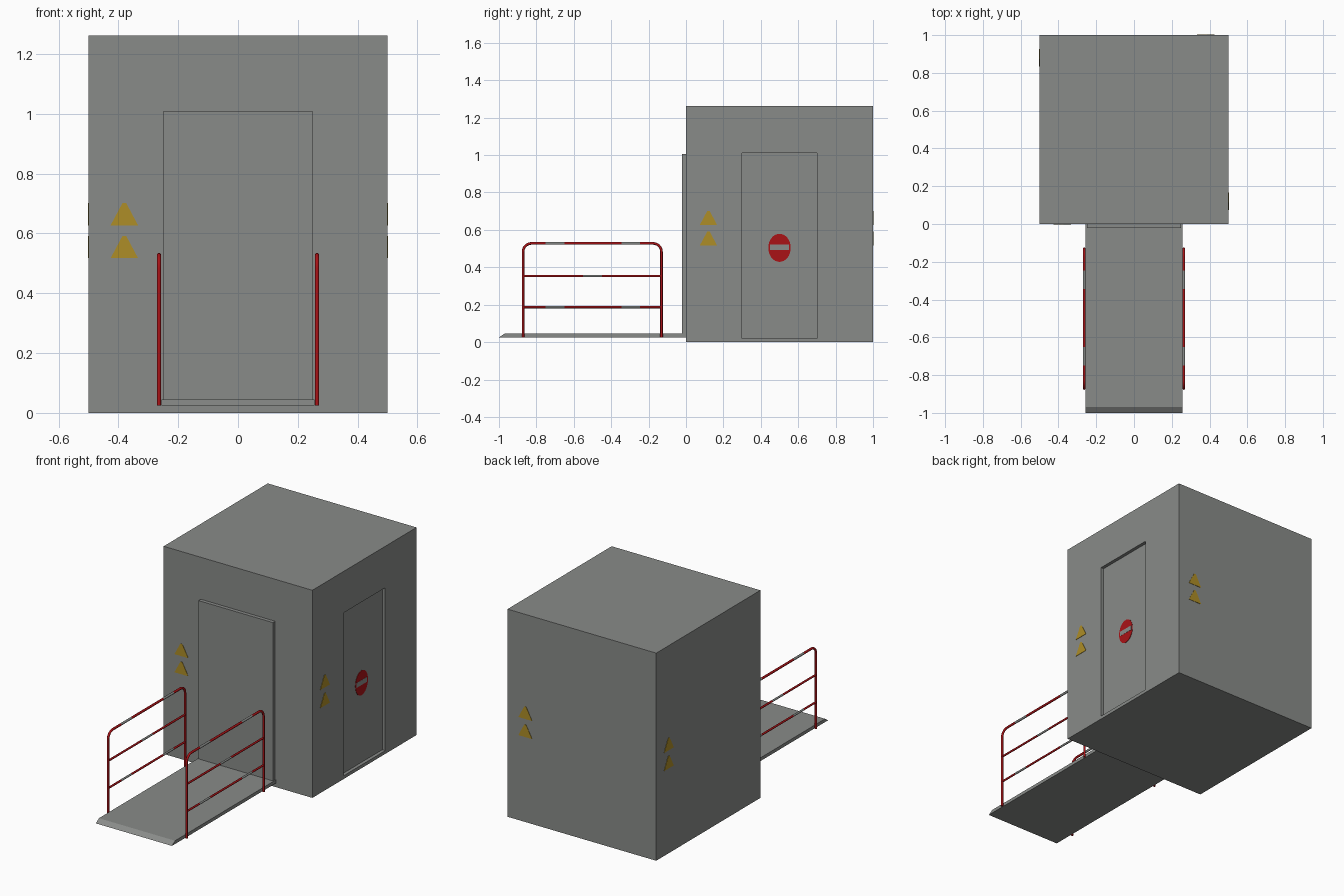
import bpy, bmesh, math
from mathutils import Vector, Matrix

if "Cube" in bpy.data.objects:
    bpy.data.objects.remove(bpy.data.objects["Cube"])


def mat(name, r, g, b):
    m = bpy.data.materials.new(name)
    m.diffuse_color = (r, g, b, 1)
    m.use_nodes = True
    m.node_tree.nodes["Principled BSDF"].inputs["Base Color"].default_value = m.diffuse_color
    return m


GREY = mat("wall grey", 0.25, 0.26, 0.25)
RED = mat("warning red", 0.40, 0.006, 0.008)
YELLOW = mat("sign yellow", 0.42, 0.27, 0.02)


def make(name, bm, *mats):
    bmesh.ops.recalc_face_normals(bm, faces=bm.faces[:])
    me = bpy.data.meshes.new(name)
    bm.to_mesh(me)
    bm.free()
    for m in mats:
        me.materials.append(m)
    ob = bpy.data.objects.new(name, me)
    bpy.context.collection.objects.link(ob)
    return ob


def box(name, lo, hi, m):
    bm = bmesh.new()
    lo, hi = Vector(lo), Vector(hi)
    size = hi - lo
    bmesh.ops.create_cube(bm, size=1, matrix=Matrix.Translation((lo + hi) / 2) @ Matrix.Diagonal((*size, 1)))
    return make(name, bm, m)


def prism(name, pts, to3d, depth, m):
    """Extrude a 2D outline; to3d maps (u, v, d) to space."""
    bm = bmesh.new()
    a = [bm.verts.new(to3d(u, v, 0)) for u, v in pts]
    b = [bm.verts.new(to3d(u, v, depth)) for u, v in pts]
    n = len(pts)
    bm.faces.new(a)
    bm.faces.new(b)
    for i in range(n):
        bm.faces.new((a[i], a[(i + 1) % n], b[(i + 1) % n], b[i]))
    return make(name, bm, m)


# Cabin with a recessed side door
cabin = box("cabin", (-0.5, 0, 0), (0.5, 1, 1.262), GREY)
cutter = box("side_door_cutter", (0.48, 0.3, 0.02), (0.6, 0.7, 1.01), GREY)
cutter.hide_render = True
mod = cabin.modifiers.new("side_door_recess", 'BOOLEAN')
mod.object = cutter
mod.operation = 'DIFFERENCE'
mod.solver = 'EXACT'
bpy.context.view_layer.objects.active = cabin
bpy.ops.object.modifier_apply(modifier=mod.name)
bpy.data.objects.remove(cutter)

# Raised front door and ramp with sloped lip
box("front_door", (-0.25, -0.022, 0.04), (0.25, 0, 1.007), GREY)
prism("ramp", [(-1, 0.025), (0, 0.025), (0, 0.045), (-0.97, 0.045)],
      lambda u, v, d: (d - 0.256, u, v), 0.512, GREY)

# Warning triangles, one pair at the left of each wall
for i, wall in enumerate(("front", "right", "back", "left")):
    turn = Matrix.Translation((0, 0.5, 0)) @ Matrix.Rotation(i * math.pi / 2, 4, 'Z')
    place = lambda u, v, d: turn @ Vector((u, -0.5 - d, v))
    for label, z in (("lower", 0.517), ("upper", 0.627)):
        prism(f"{wall}_{label}_warning_sign",
              [(-0.426, z), (-0.334, z), (-0.374, z + 0.075), (-0.386, z + 0.075)],
              place, 0.002, YELLOW)

# No-entry disc with its grey bar on the side door
side = lambda u, v, d: (0.48 + d, u, v)
prism("no_entry_disc", [(0.5 + 0.06 * math.cos(t * math.pi / 16), 0.504 + 0.075 * math.sin(t * math.pi / 16))
                        for t in range(32)], side, 0.002, RED)
prism("no_entry_bar", [(0.45, 0.492), (0.55, 0.492), (0.55, 0.521), (0.45, 0.521)], side, 0.003, GREY)


def tube(name, x, path, r, stripes):
    """Sweep a round section along (y, z) points; grey where y lies in a stripe."""
    sides, rings = 10, []
    bm = bmesh.new()
    p = [Vector((0, y, z)) for y, z in path]
    for i, c in enumerate(p):
        t = (p[min(i + 1, len(p) - 1)] - p[max(i - 1, 0)]).normalized()
        n = t.cross(Vector((1, 0, 0)))
        rings.append([bm.verts.new(c + Vector((x, 0, 0)) + r * (math.cos(a) * n + math.sin(a) * Vector((1, 0, 0))))
                      for a in (k * 2 * math.pi / sides for k in range(sides))])
    for a, b in zip(rings, rings[1:]):
        for k in range(sides):
            j = (k + 1) % sides
            f = bm.faces.new((a[k], a[j], b[j], b[k]))
            f.smooth = True
            y = f.calc_center_median().y
            f.material_index = int(any(lo < y < hi for lo, hi in stripes))
    bm.faces.new(rings[0])
    bm.faces.new(rings[-1])
    make(name, bm, RED, GREY)


# Striped handrails on both sides of the ramp
Y0, Y1, TOP, R = -0.871, -0.131, 0.528, 0.045
PAIR = [(-0.75, -0.65), (-0.345, -0.245)]
MID = [(-0.55, -0.448)]
arc = [(R * math.cos(k * math.pi / 12), R * math.sin(k * math.pi / 12)) for k in range(7)]
frame = [(Y0, 0.025)] + [(Y0 + R - c, TOP - R + s) for c, s in arc]
frame += [(y, TOP) for s in PAIR for y in s]
frame += [(Y1 - R + c, TOP - R + s) for c, s in reversed(arc)] + [(Y1, 0.025)]
for side_name, x in (("left", -0.264), ("right", 0.264)):
    tube(f"{side_name}_handrail_frame", x, frame, 0.007, PAIR)
    for bar, z, stripes in (("middle", 0.353, MID), ("lower", 0.187, PAIR)):
        pts = [(Y0, z)] + [(y, z) for s in stripes for y in s] + [(Y1, z)]
        tube(f"{side_name}_{bar}_rail", x, pts, 0.006, stripes)
